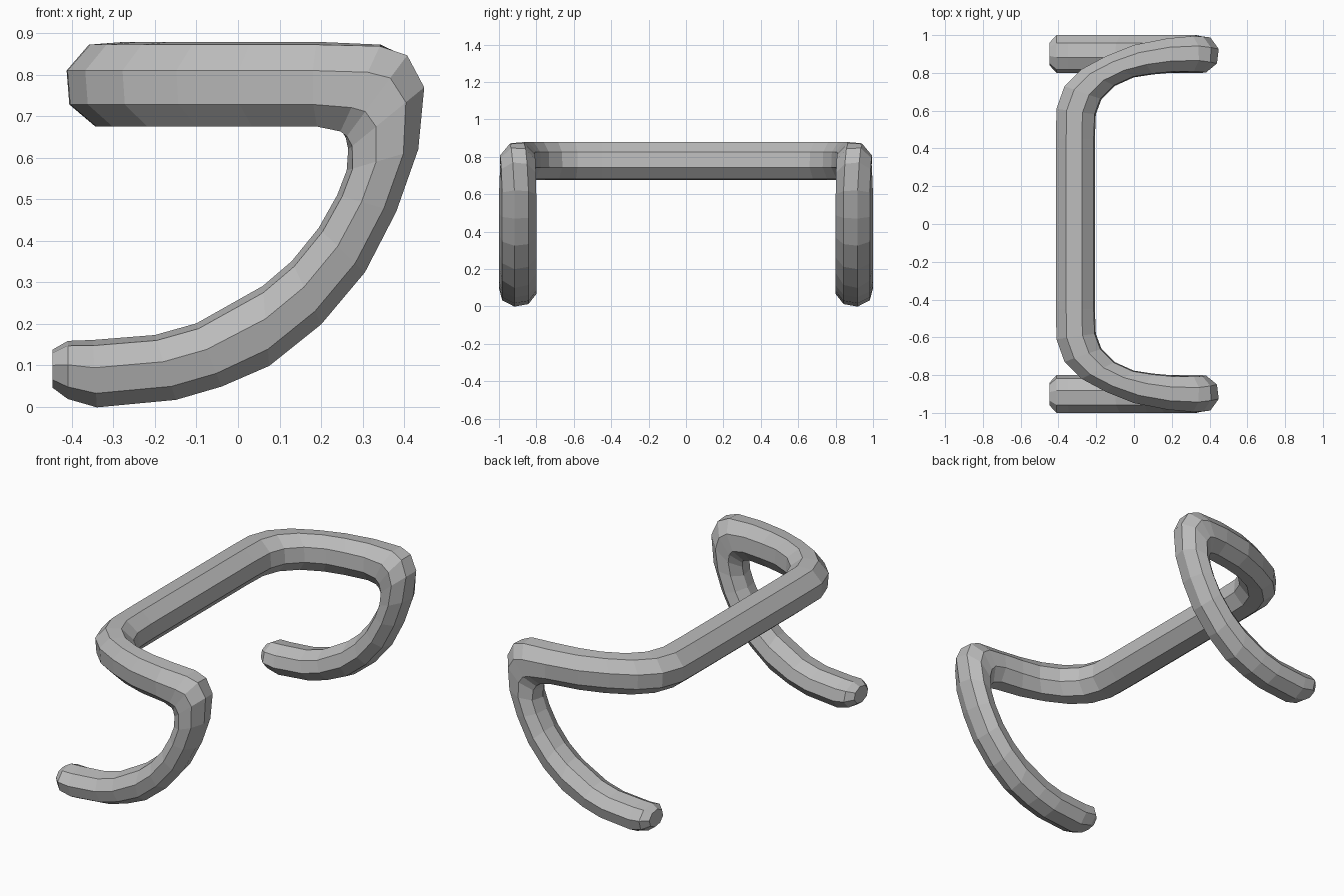
import bpy, bmesh, math
from mathutils import Vector

cube = bpy.data.objects.get("Cube")
if cube:
    bpy.data.objects.remove(cube, do_unlink=True)

grey = bpy.data.materials.new("plain grey")
grey.use_nodes = True
colour = (0.5, 0.5, 0.5, 1)
grey.diffuse_color = colour
grey.node_tree.nodes["Principled BSDF"].inputs["Base Color"].default_value = colour

SIDES = 8
BAR_Z, BAR_HALF = 0.777, 0.104
LEG_Y, LEG_HALF = 0.9, 0.098

# Bar and arm: inner x, y then outer x, y
arm = [(-.205, 0, -.415, 0), (-.205, .45, -.415, .45), (-.2, .58, -.413, .61),
       (-.17, .66, -.37, .73), (-.1, .73, -.28, .82), (0, .775, -.15, .89),
       (.1, .79, 0, .95), (.21, .8, .18, .985)]

# Corner and curved leg: inner x, z then outer x, z
leg = [(.245, .66, .345, .876), (.257, .645, .41, .85), (.265, .62, .449, .77),
       (.263, .57, .433, .62), (.24, .51, .38, .47), (.195, .43, .305, .325),
       (.13, .35, .2, .2), (.06, .29, .075, .1), (-.1, .2, -.04, .05),
       (-.2, .172, -.15, .018), (-.35, .16, -.34, 0), (-.41, .158, -.41, .02)]


def add_ring(bm, centre, up, side, roll):
    """One cross-section; up and side are half-width vectors."""
    ring = []
    for i in range(SIDES):
        a = math.radians(roll) + math.tau * i / SIDES
        ring.append(bm.verts.new(centre + 1.03 * (side * math.cos(a) + up * math.sin(a))))
    return ring


bm = bmesh.new()
rings = []
for xi, yi, xo, yo in arm:
    inner, outer = Vector((xi, yi, BAR_Z)), Vector((xo, yo, BAR_Z))
    rings.append(add_ring(bm, (inner + outer) / 2, Vector((0, 0, BAR_HALF)),
                          (outer - inner) / 2, 18))
for n, (xi, zi, xo, zo) in enumerate(leg):
    inner, outer = Vector((xi, LEG_Y, zi)), Vector((xo, LEG_Y, zo))
    rings.append(add_ring(bm, (inner + outer) / 2, (outer - inner) / 2,
                          Vector((0, LEG_HALF, 0)), min(20 + 5 * n, 35)))

# Bevelled tip of the leg
rings.append(add_ring(bm, Vector((-.447, LEG_Y, .092)), Vector((0, 0, -.045)),
                      Vector((0, .06, 0)), 35))

# Skin the rings and close the tip
for a, b in zip(rings, rings[1:]):
    for i in range(SIDES):
        j = (i + 1) % SIDES
        bm.faces.new((a[i], a[j], b[j], b[i]))
bm.faces.new(rings[-1])
bmesh.ops.recalc_face_normals(bm, faces=bm.faces)

mesh = bpy.data.meshes.new("bent_tube_frame")
bm.to_mesh(mesh)
bm.free()
mesh.materials.append(grey)
frame = bpy.data.objects.new("bent_tube_frame", mesh)
bpy.context.collection.objects.link(frame)

# Mirror the half frame front to back
mirror = frame.modifiers.new("front_and_back", 'MIRROR')
mirror.use_axis = (False, True, False)
mirror.use_clip = True
mirror.merge_threshold = 0.002
